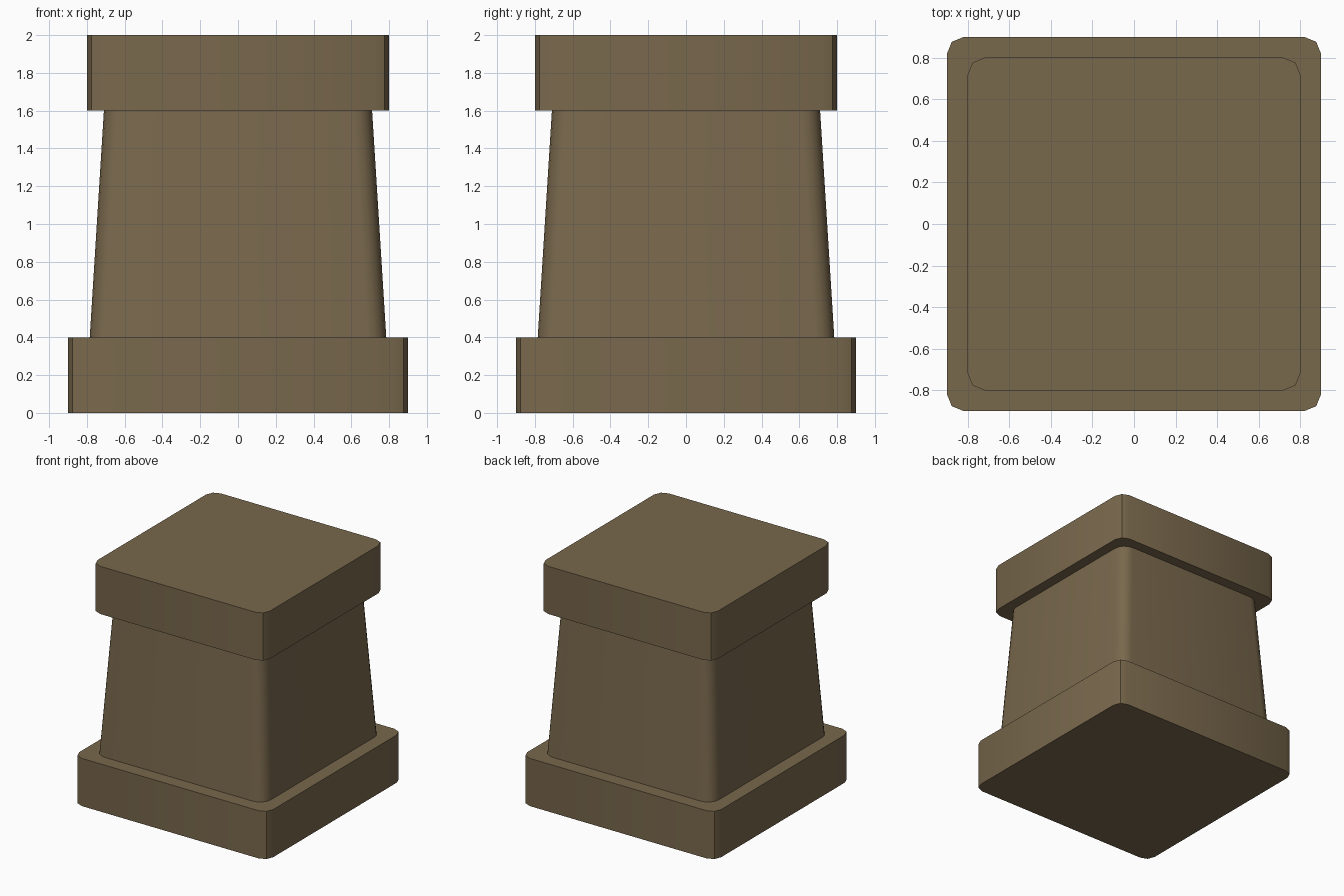
import bpy
import bmesh
import math

if "Cube" in bpy.data.objects:
    bpy.data.objects.remove(bpy.data.objects["Cube"], do_unlink=True)

# Single earthy stone colour
stone = bpy.data.materials.new("brown_stone")
stone.use_nodes = True
colour = (0.19, 0.138, 0.073, 1)
stone.diffuse_color = colour
stone.node_tree.nodes["Principled BSDF"].inputs["Base Color"].default_value = colour


def rounded_square(half, radius, steps):
    """Outline of a square with arced corners, counter-clockwise."""
    points = []
    for corner in range(4):
        turn = corner * math.pi / 2
        middle = turn + math.pi / 4
        reach = (half - radius) * math.sqrt(2)
        for i in range(steps + 1):
            a = turn + i * math.pi / 2 / steps
            points.append((reach * math.cos(middle) + radius * math.cos(a),
                           reach * math.sin(middle) + radius * math.sin(a)))
    return points


def block(name, bottom, top, half_bottom, half_top, radius, steps, smooth_angle):
    """Solid between two rounded squares."""
    bm = bmesh.new()
    rings = [[bm.verts.new((x, y, z)) for x, y in rounded_square(half, radius, steps)]
             for z, half in ((bottom, half_bottom), (top, half_top))]
    low, high = rings
    count = len(low)
    for i in range(count):
        j = (i + 1) % count
        bm.faces.new((low[i], low[j], high[j], high[i]))
    bm.faces.new(low[::-1])
    bm.faces.new(high)
    mesh = bpy.data.meshes.new(name)
    bm.to_mesh(mesh)
    bm.free()
    mesh.materials.append(stone)
    obj = bpy.data.objects.new(name, mesh)
    bpy.context.collection.objects.link(obj)
    bpy.ops.object.select_all(action="DESELECT")
    obj.select_set(True)
    bpy.context.view_layer.objects.active = obj
    bpy.ops.object.shade_smooth_by_angle(angle=math.radians(smooth_angle))


# Plinth, tapered shaft and cap
block("plinth", 0, 0.4, 0.9, 0.9, 0.08, 2, 30)
block("shaft", 0.4, 1.6, 0.785, 0.71, 0.1, 4, 40)
block("cap", 1.6, 2, 0.8, 0.8, 0.08, 2, 30)
